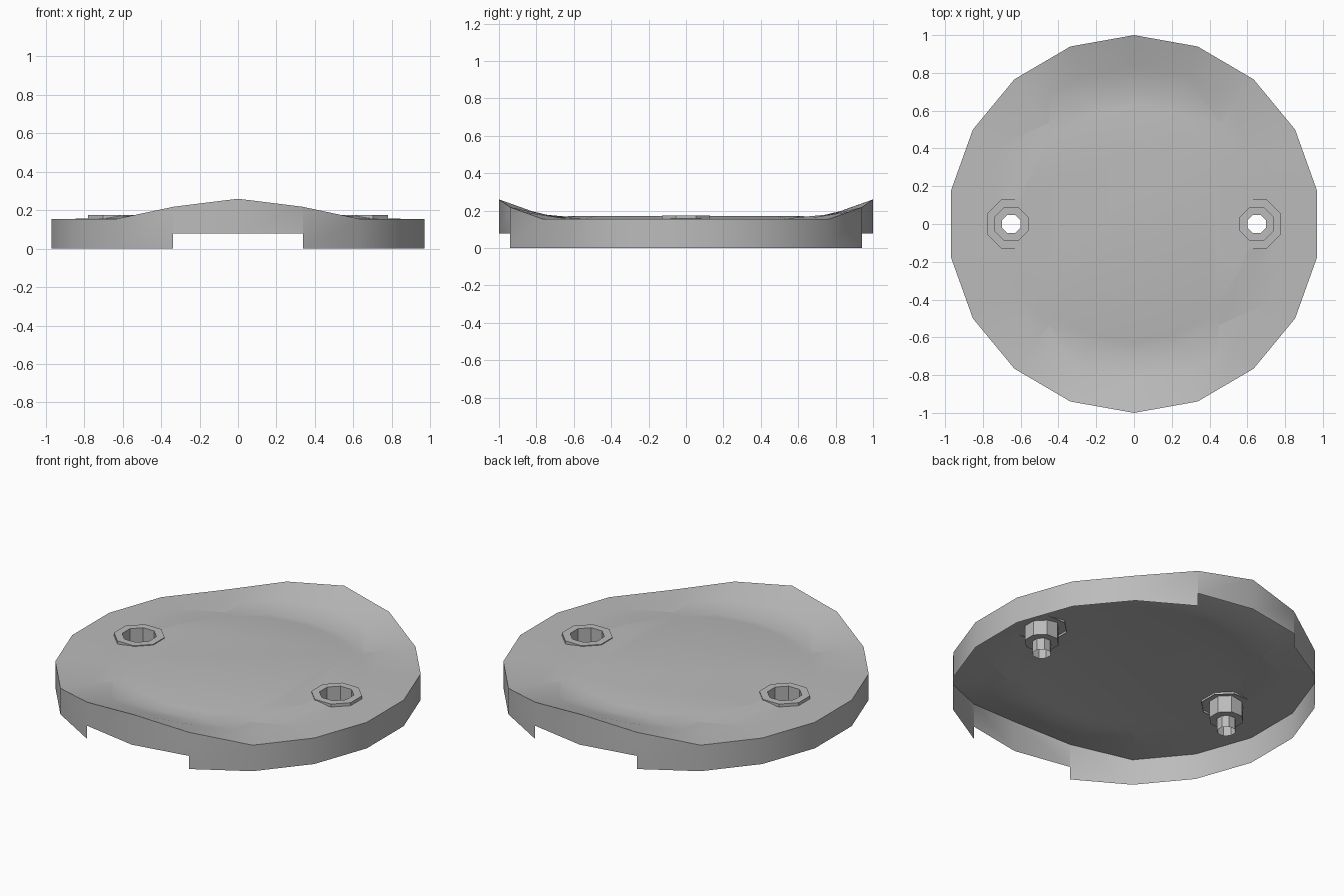
import bpy, bmesh, math
from mathutils import Vector

if "Cube" in bpy.data.objects:
    bpy.data.objects.remove(bpy.data.objects["Cube"])

SIDES = 18
HOLE_X = 0.65
CUP_R = 0.095
RIM_LIFT = {0: 0.105, 1: 0.063}   # extra rim height by steps from front or back

grey = bpy.data.materials.new("plain grey")
grey.use_nodes = True
grey.diffuse_color = (0.5, 0.5, 0.5, 1)
grey.node_tree.nodes["Principled BSDF"].inputs["Base Color"].default_value = (0.5, 0.5, 0.5, 1)


def steps(k):
    """Corners between corner k and the nearest front or back point."""
    half = SIDES // 2
    return min(k % half, half - k % half)


def ring(bm, radius, height, sides=SIDES, start=math.pi / 2, stretch=1.0, cx=0.0):
    """Ring of vertices; height is a number or a function of the corner."""
    verts = []
    for k in range(sides):
        a = start + k * math.tau / sides
        z = height(k) if callable(height) else height
        verts.append(bm.verts.new((cx + radius * stretch * math.cos(a), radius * math.sin(a), z)))
    return verts


def bridge(bm, lower, upper):
    n = len(lower)
    for k in range(n):
        j = (k + 1) % n
        bm.faces.new((lower[k], lower[j], upper[j], upper[k]))


def finish(bm, name, angle):
    mesh = bpy.data.meshes.new(name)
    bm.to_mesh(mesh)
    bm.free()
    obj = bpy.data.objects.new(name, mesh)
    bpy.context.collection.objects.link(obj)
    mesh.materials.append(grey)
    bpy.ops.object.select_all(action='DESELECT')
    obj.select_set(True)
    bpy.context.view_layer.objects.active = obj
    bpy.ops.object.shade_smooth_by_angle(angle=math.radians(angle))


def cut(bm, faces, point, normal):
    geom = set(faces)
    for f in faces:
        geom.update(f.edges)
        geom.update(f.verts)
    bmesh.ops.bisect_plane(bm, geom=list(geom), plane_co=point, plane_no=normal, dist=1e-5)


# Cover sheet: raised ends, shallow gutter, slightly raised centre
bm = bmesh.new()
rim = ring(bm, 1.0, lambda k: 0.155 + RIM_LIFT.get(steps(k), 0), stretch=0.985)
slope = ring(bm, 0.83, lambda k: 0.156 + 0.4 * RIM_LIFT.get(steps(k), 0))
gutter = ring(bm, 0.70, 0.158)
dish = ring(bm, 0.63, 0.17)
for a, b in ((rim, slope), (slope, gutter), (gutter, dish)):
    bridge(bm, a, b)
bm.faces.new(dish)

# Eight-sided screw openings through the sheet
for s in (1, -1):
    centre = Vector((s * HOLE_X, 0, 0.16))
    cut(bm, bm.faces[:], (s * 0.45, 0, 0), (1, 0, 0))
    for y in (-0.2, 0.2):
        cut(bm, [f for f in bm.faces if f.calc_center_median().x * s > 0.45], (0, y, 0), (0, 1, 0))
    reach = CUP_R * math.cos(math.pi / 8)
    for k in range(8):
        n = Vector((math.cos(k * math.pi / 4), math.sin(k * math.pi / 4), 0))
        near = [f for f in bm.faces if f.calc_center_median().x * s > 0.45
                and abs(f.calc_center_median().y) < 0.2]
        cut(bm, near, centre + n * reach, n)
    inside = []
    for f in bm.faces:
        d = f.calc_center_median() - centre
        if all(d.x * math.cos(k * math.pi / 4) + d.y * math.sin(k * math.pi / 4) < reach for k in range(8)):
            inside.append(f)
    bmesh.ops.delete(bm, geom=inside, context='FACES')
finish(bm, "cover_sheet", 30)

# Skirt wall with a notch at the front and back
bm = bmesh.new()
top = ring(bm, 1.0, lambda k: 0.155 + RIM_LIFT.get(steps(k), 0), stretch=0.985)
low = ring(bm, 1.0, 0.0, stretch=0.985)
notch = ring(bm, 1.0, 0.078, stretch=0.985)
for k in range(SIDES):
    j = (k + 1) % SIDES
    base = notch if steps(k) + steps(j) == 1 else low
    bm.faces.new((base[k], base[j], top[j], top[k]))
bmesh.ops.delete(bm, geom=[v for v in bm.verts if not v.link_faces], context='VERTS')
finish(bm, "skirt_wall", 30)

# Screw cups: raised collar, recessed socket and open tube below
for s, side in ((1, "left"), (-1, "right")):
    bm = bmesh.new()
    profile = [(0.14, 0.157), (0.14, 0.175), (CUP_R, 0.175), (CUP_R, 0.07), (0.052, 0.07), (0.052, 0.0)]
    rings = [ring(bm, r, z, 8, math.pi / 8, cx=s * HOLE_X) for r, z in profile]
    for a, b in zip(rings, rings[1:]):
        bridge(bm, a, b)
    finish(bm, side + "_screw_cup", 30)
